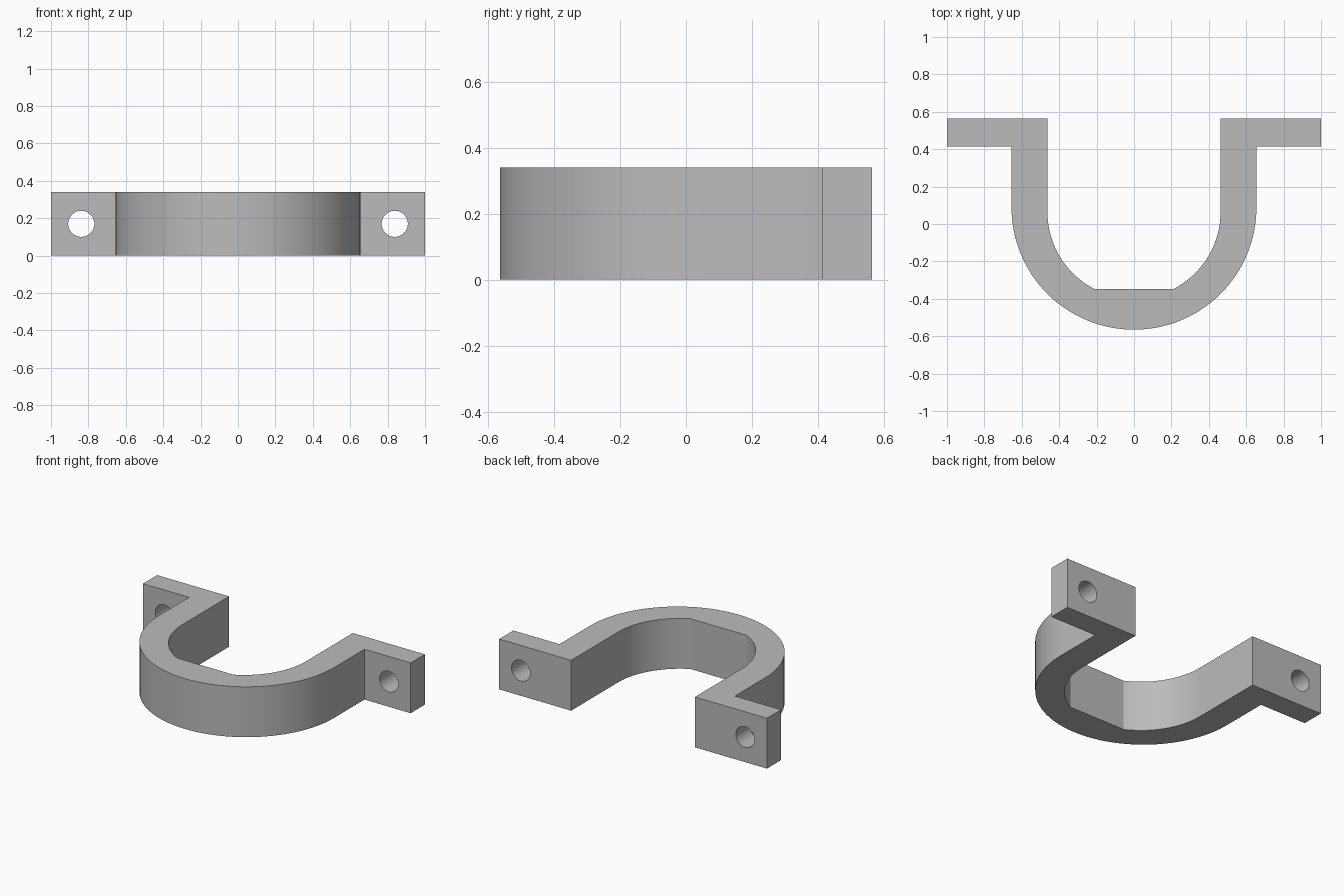
import bpy
import bmesh
from math import sin, cos, pi, acos, sqrt

cube = bpy.data.objects.get("Cube")
if cube:
    bpy.data.objects.remove(cube, do_unlink=True)

HEIGHT = 0.34
BACK, FLANGE_Y = 0.565, 0.414
OUTER_R, OUTER_CY = 0.655, 0.09
INNER_R, INNER_CY = 0.4625, 0.064
FLAT_Y = -0.348
HOLE_X, HOLE_R = 0.838, 0.07

grey = bpy.data.materials.new("plain grey")
grey.use_nodes = True
grey.diffuse_color = (0.5, 0.5, 0.5, 1)
grey.node_tree.nodes["Principled BSDF"].inputs["Base Color"].default_value = (0.5, 0.5, 0.5, 1)


def arc(radius, cy, start, end, steps):
    """Points on a circle around (0, cy)."""
    angles = [start + (end - start) * i / steps for i in range(steps + 1)]
    return [(radius * cos(a), cy + radius * sin(a)) for a in angles]


# Bracket outline: flanges, straight legs, outer bow, inner bow with a flat seat
flat_angle = acos((INNER_CY - FLAT_Y) / INNER_R)
outline = [(-1, BACK), (-1, FLANGE_Y), (-OUTER_R, FLANGE_Y)]
outline += arc(OUTER_R, OUTER_CY, pi, 2 * pi, 64)
outline += [(OUTER_R, FLANGE_Y), (1, FLANGE_Y), (1, BACK), (INNER_R, BACK)]
outline += arc(INNER_R, INNER_CY, 2 * pi, 1.5 * pi + flat_angle, 24)
outline += arc(INNER_R, INNER_CY, 1.5 * pi - flat_angle, pi, 24)
outline += [(-INNER_R, BACK)]

bm = bmesh.new()
base = bm.faces.new([bm.verts.new((x, y, 0)) for x, y in outline])
top = bmesh.ops.extrude_face_region(bm, geom=[base])["geom"]
bmesh.ops.translate(bm, vec=(0, 0, HEIGHT),
                    verts=[v for v in top if isinstance(v, bmesh.types.BMVert)])
bmesh.ops.recalc_face_normals(bm, faces=bm.faces)
mesh = bpy.data.meshes.new("clamp_bracket")
bm.to_mesh(mesh)
bm.free()
mesh.materials.append(grey)
bracket = bpy.data.objects.new("clamp_bracket", mesh)
bpy.context.collection.objects.link(bracket)

# Bolt holes through both flanges
for side in (-1, 1):
    bpy.ops.mesh.primitive_cylinder_add(
        vertices=48, radius=HOLE_R, depth=0.4, rotation=(pi / 2, 0, 0),
        location=(side * HOLE_X, (BACK + FLANGE_Y) / 2, HEIGHT / 2))
    cutter = bpy.context.object
    cutter.name = "bolt_hole_cutter"
    cutter.hide_render = True
    cutter.data.materials.append(grey)
    bpy.ops.object.select_all(action='DESELECT')
    bracket.select_set(True)
    bpy.context.view_layer.objects.active = bracket
    cut = bracket.modifiers.new("bolt_hole", 'BOOLEAN')
    cut.operation = 'DIFFERENCE'
    cut.solver = 'EXACT'
    cut.object = cutter
    bpy.ops.object.modifier_apply(modifier=cut.name)
    bpy.data.objects.remove(cutter, do_unlink=True)

# Smooth bows and holes, crisp corners
bpy.ops.object.shade_smooth_by_angle(angle=pi / 9)
